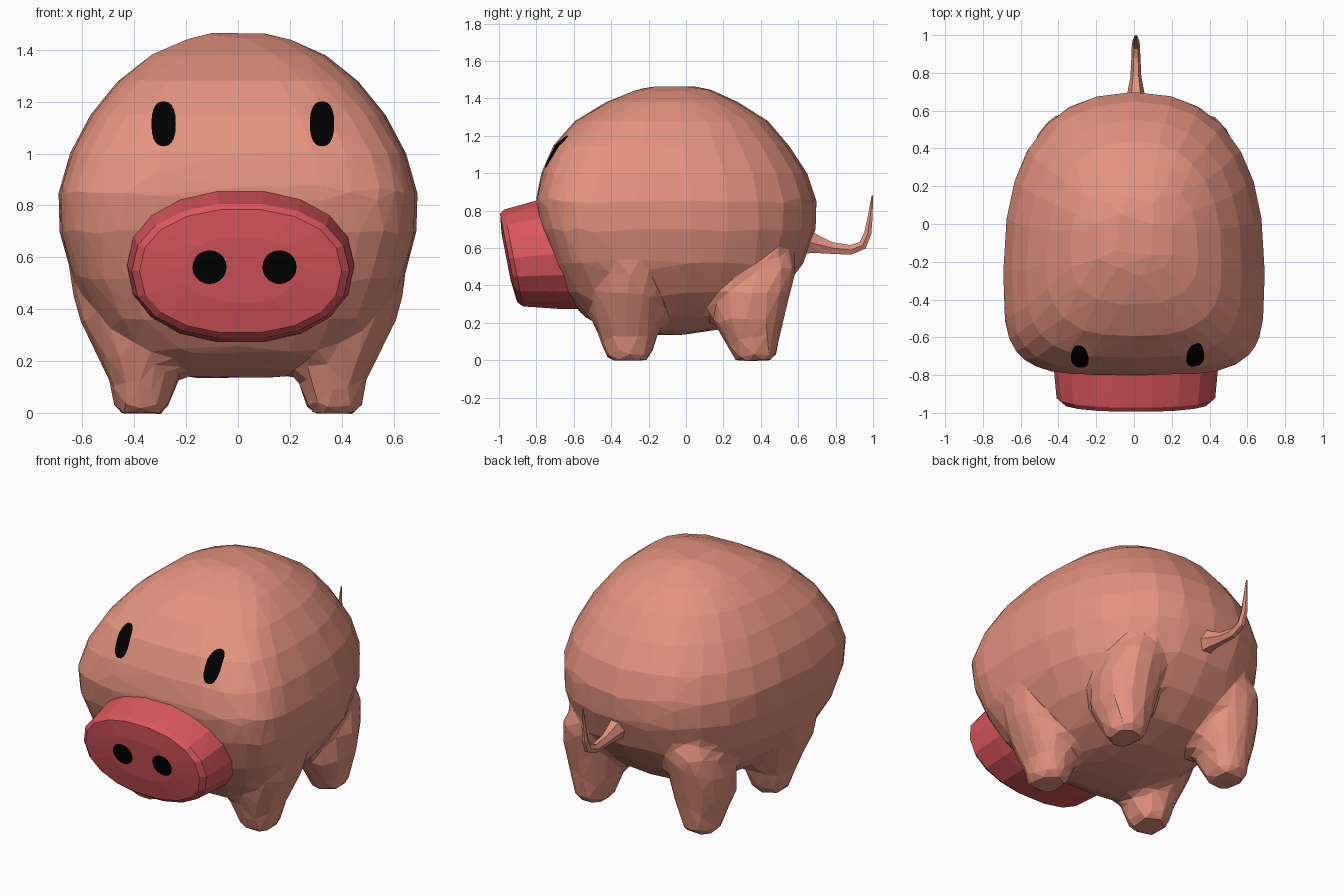
import bpy, bmesh, math
from mathutils import Vector
from mathutils.bvhtree import BVHTree

if "Cube" in bpy.data.objects:
    bpy.data.objects.remove(bpy.data.objects["Cube"])


def material(name, rgb):
    m = bpy.data.materials.new(name)
    m.diffuse_color = (*rgb, 1)
    m.use_nodes = True
    m.node_tree.nodes["Principled BSDF"].inputs["Base Color"].default_value = m.diffuse_color
    return m


SKIN = material("skin pink", (0.77, 0.285, 0.21))
RED = material("snout red", (0.71, 0.095, 0.11))
BLACK = material("black", (0.0, 0.0, 0.0))


def oval(i, n, power=2.0):
    """Point i of n on a unit superellipse."""
    a = 2 * math.pi * i / n
    c, s = math.cos(a), math.sin(a)
    return (math.copysign(abs(c) ** (2 / power), c),
            math.copysign(abs(s) ** (2 / power), s))


def finish(name, bm, mat):
    me = bpy.data.meshes.new(name)
    bm.to_mesh(me)
    bm.free()
    me.materials.append(mat)
    ob = bpy.data.objects.new(name, me)
    bpy.context.collection.objects.link(ob)
    return ob


def add_loft(bm, rings):
    """Skin a list of equal rings into bm and cap both ends."""
    vs = [[bm.verts.new(p) for p in r] for r in rings]
    n = len(vs[0])
    faces = [bm.faces.new(vs[0]), bm.faces.new(vs[-1])]
    for a, b in zip(vs, vs[1:]):
        for i in range(n):
            j = (i + 1) % n
            faces.append(bm.faces.new((a[i], a[j], b[j], b[i])))
    bmesh.ops.recalc_face_normals(bm, faces=faces)
    bmesh.ops.triangulate(bm, faces=faces)


def blend(ob, voxel, triangles):
    """Fuse overlapping shells, soften the joins, reduce to low-poly facets."""
    m = ob.modifiers.new("fuse", 'REMESH')
    m.mode, m.voxel_size = 'VOXEL', voxel
    m = ob.modifiers.new("soften", 'SMOOTH')
    m.factor, m.iterations = 0.5, 6

    def evaluated():
        bpy.context.view_layer.update()
        dg = bpy.context.evaluated_depsgraph_get()
        return bpy.data.meshes.new_from_object(ob.evaluated_get(dg))

    count = sum(len(p.vertices) - 2 for p in evaluated().polygons)
    m = ob.modifiers.new("reduce", 'DECIMATE')
    m.ratio = triangles / count
    me = evaluated()
    ob.modifiers.clear()
    ob.data = me
    me.materials.clear()
    me.materials.append(SKIN)
    for p in me.polygons:
        p.use_smooth = False
        p.material_index = 0


def decal(name, target, x, z, rx, rz, power=2.0, n=20):
    """Thin oval sheet laid on the front of the target."""
    tree = BVHTree.FromPolygons([v.co for v in target.data.vertices],
                                [p.vertices for p in target.data.polygons])
    bm = bmesh.new()

    def vert(px, pz):
        hit = tree.ray_cast(Vector((px, -3, pz)), Vector((0, 1, 0)))[0]
        return bm.verts.new((px, hit.y - 0.007, pz))

    mid = vert(x, z)
    rings = []
    for k in (0.25, 0.5, 0.75, 1.0):
        pts = [oval(i, n, power) for i in range(n)]
        rings.append([vert(x + k * rx * a, z + k * rz * b) for a, b in pts])
    for i in range(n):
        j = (i + 1) % n
        bm.faces.new((mid, rings[0][i], rings[0][j]))
        for a, b in zip(rings, rings[1:]):
            bm.faces.new((a[i], b[i], b[j], a[j]))
    return finish(name, bm, BLACK)


# Body: horizontal rings (height, half width, front y, back y), squarer at the front
skin = bmesh.new()
body_rings = []
for z, w, yf, yb in [
        (0.135, 0.17, -0.25, 0.00), (0.165, 0.28, -0.42, 0.18), (0.235, 0.41, -0.55, 0.36),
        (0.36, 0.54, -0.645, 0.51), (0.52, 0.64, -0.715, 0.63), (0.70, 0.69, -0.78, 0.695),
        (0.85, 0.693, -0.805, 0.70), (1.00, 0.65, -0.775, 0.65), (1.15, 0.57, -0.71, 0.55),
        (1.28, 0.465, -0.595, 0.44), (1.38, 0.34, -0.43, 0.28), (1.44, 0.21, -0.28, 0.15),
        (1.465, 0.12, -0.20, 0.08)]:
    yc = yf + 0.37 * (yb - yf)
    front = 4.2 if z < 0.9 else max(2.2, 4.2 - 3.6 * (z - 0.9))
    ring = []
    for i in range(28):
        back = i <= 14
        x, y = oval(i, 28, 2.4 if back else front)
        ring.append((w * x, yc + y * ((yb - yc) if back else (yc - yf)), z))
    body_rings.append(ring)
add_loft(skin, body_rings)

# Legs: rings (height, centre x, centre y, radius x, radius y), one front and one back
LEGS = [
    [(-.005, .37, -.31, .09, .10), (0.03, .37, -.31, .112, .127),
     (0.12, .365, -.31, .13, .155), (0.22, .365, -.31, .18, .195),
     (0.36, .43, -.31, .185, .19), (0.50, .475, -.30, .175, .15),
     (0.68, .50, -.28, .15, .08)],
    [(-.005, .37, .36, .09, .095), (0.03, .37, .365, .112, .122),
     (0.12, .365, .35, .13, .155), (0.22, .36, .33, .17, .195),
     (0.36, .36, .355, .18, .205), (0.50, .34, .415, .165, .18),
     (0.66, .29, .40, .12, .14)],
]
for leg in LEGS:
    for s in (1, -1):
        add_loft(skin, [[(s * (cx + rx * a), cy + ry * b, z)
                         for a, b in (oval(i, 12, 2.3) for i in range(12))]
                        for z, cx, cy, rx, ry in leg])
body = finish("body_and_legs", skin, SKIN)
blend(body, 0.03, 1000)

# Snout: oval disc leaning slightly down, with a rim and a gently domed face
snout_rings = []
for y, z, rx, rz in [(-0.55, .58, .445, .32), (-0.74, .565, .437, .30),
                     (-0.922, .547, .42, .268), (-0.948, .547, .39, .245),
                     (-0.962, .552, .22, .13)]:
    snout_rings.append([(0.01 + rx * a, y - 0.19 * rz * b, z + 0.98 * rz * b)
                        for a, b in (oval(i, 18, 2.2) for i in range(18))])
bm = bmesh.new()
add_loft(bm, snout_rings)
snout = finish("snout", bm, RED)

# Nostrils and eyes
for side, x in (("right", -0.11), ("left", 0.16)):
    decal(f"{side}_nostril", snout, x, 0.562, 0.066, 0.065)
for side, x in (("right", -0.287), ("left", 0.324)):
    decal(f"{side}_eye", body, x, 1.115, 0.047, 0.087, 2.4)

# Tail: tapering tube curling upward (y, z, radius)
path = [(.62, .64, .085), (.70, .62, .055), (.78, .60, .036), (.88, .59, .03),
        (.945, .615, .027), (.972, .68, .022), (.985, .77, .015), (.996, .88, .004)]
tail_rings = []
for k, (y, z, r) in enumerate(path):
    p, q = path[max(k - 1, 0)], path[min(k + 1, len(path) - 1)]
    t = Vector((0, q[0] - p[0], q[1] - p[1])).normalized()
    up = Vector((0, -t.z, t.y))
    tail_rings.append([Vector((0.01 + 0.8 * r * a, y, z)) + up * r * b
                       for a, b in (oval(i, 6) for i in range(6))])
bm = bmesh.new()
add_loft(bm, tail_rings)
finish("tail", bm, SKIN)
